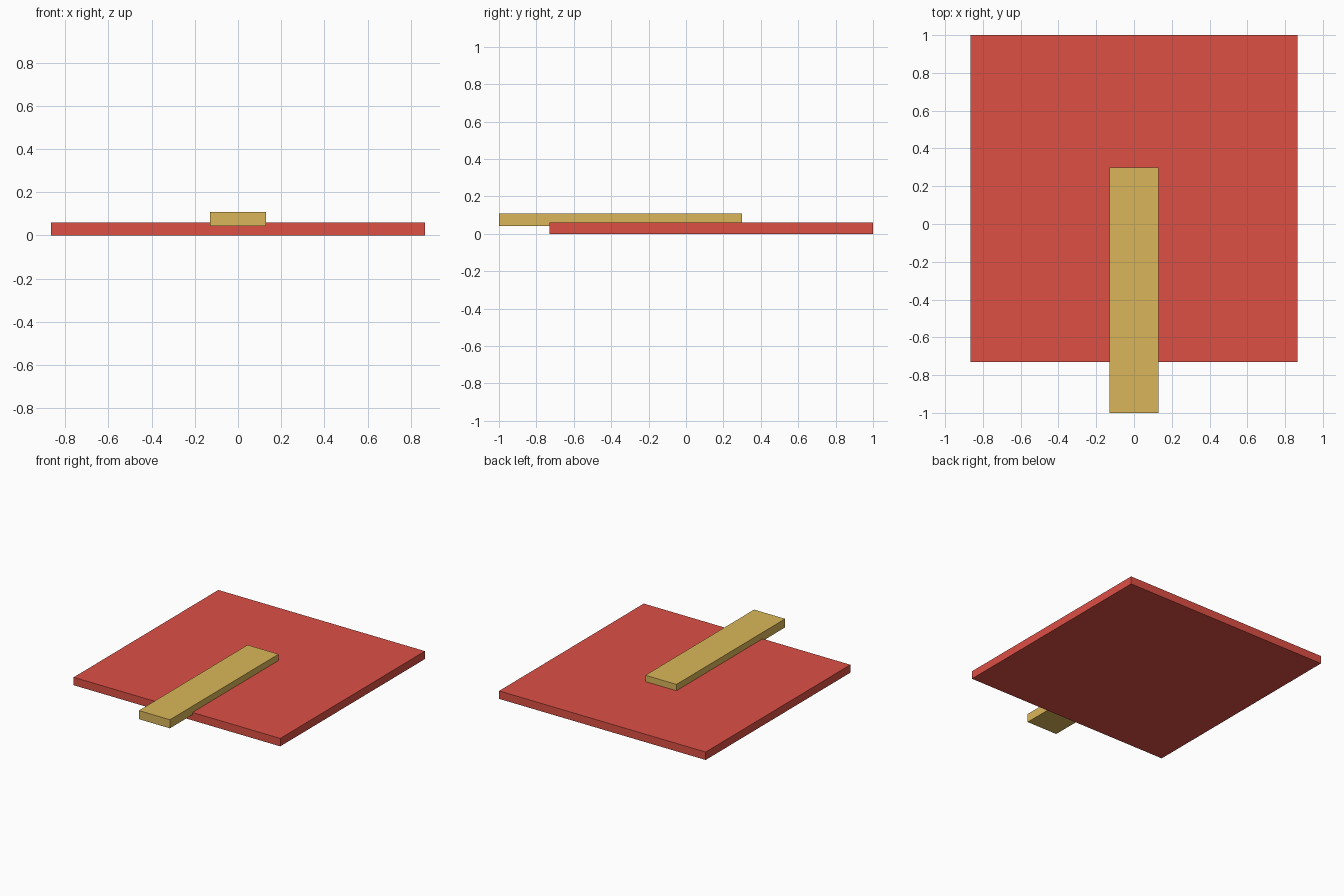
import bpy

if "Cube" in bpy.data.objects:
    bpy.data.objects.remove(bpy.data.objects["Cube"])


def material(name, rgb):
    mat = bpy.data.materials.new(name)
    mat.diffuse_color = (*rgb, 1.0)
    mat.use_nodes = True
    mat.node_tree.nodes["Principled BSDF"].inputs["Base Color"].default_value = mat.diffuse_color
    return mat


def box(name, low, high, mat):
    centre = [(a + b) / 2 for a, b in zip(low, high)]
    size = [b - a for a, b in zip(low, high)]
    bpy.ops.mesh.primitive_cube_add(size=1, location=centre)
    obj = bpy.context.object
    obj.name = name
    obj.scale = size
    bpy.ops.object.transform_apply(location=False, rotation=False, scale=True)
    obj.data.materials.append(mat)
    return obj


red = material("red", (0.72, 0.08, 0.06))
wood = material("tan", (0.70, 0.47, 0.10))

# Square flat plate
box("plate", (-0.865, -0.73, 0), (0.865, 1.0, 0.06), red)

# Stick handle, slightly sunk into the plate and overhanging the front
box("handle", (-0.13, -1.0, 0.043), (0.13, 0.3, 0.108), wood)
